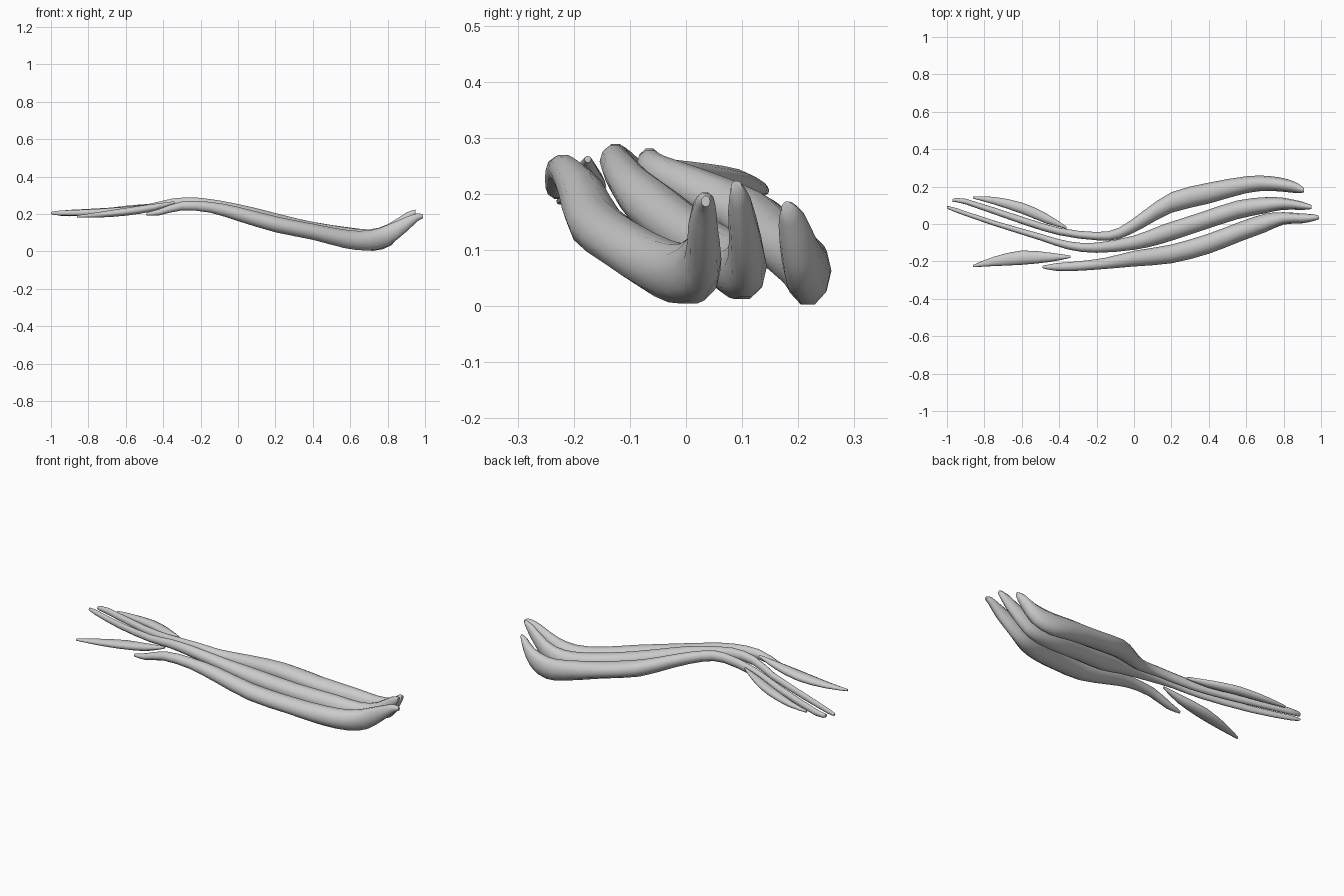
import bpy
import bmesh
from math import sin, cos, tau, radians
from mathutils import Vector

SIDES = 10          # sides of each cross-section
STEPS = 2           # rings made between neighbouring stations

default_cube = bpy.data.objects.get("Cube")
if default_cube:
    bpy.data.objects.remove(default_cube, do_unlink=True)

# One plain grey for every strand
grey = bpy.data.materials.new("plain grey")
grey.use_nodes = True
colour = (.6, .6, .6, 1)
grey.diffuse_color = colour
grey.node_tree.nodes["Principled BSDF"].inputs["Base Color"].default_value = colour


def smooth_between(before, start, end, after, t):
    """Catmull-Rom blend of four neighbouring stations."""
    return (start * 2 + (end - before) * t
            + (before * 2 - start * 5 + end * 4 - after) * t ** 2
            + (start * 3 - before - end * 3 + after) * t ** 3) / 2


def refine(stations):
    """Insert rounded in-between stations along the strand."""
    points = [Vector(station) for station in stations]
    last = len(points) - 1
    result = []
    for i in range(last):
        before = points[max(i - 1, 0)]
        after = points[min(i + 2, last)]
        for step in range(STEPS):
            result.append(smooth_between(before, points[i], points[i + 1],
                                         after, step / STEPS))
    result.append(points[last])
    return result


def make_strand(name, stations):
    """Loft oval sections; each station is x, y, z, half width, half height."""
    bm = bmesh.new()
    rings = []
    for x, y, z, width, height in refine(stations):
        ring = []
        for k in range(SIDES):
            angle = tau * k / SIDES
            ring.append(bm.verts.new((x, y + width * cos(angle),
                                      z + height * sin(angle))))
        rings.append(ring)
    for ring, following in zip(rings, rings[1:]):
        for k in range(SIDES):
            n = (k + 1) % SIDES
            bm.faces.new((ring[k], ring[n], following[n], following[k]))
    bm.faces.new(rings[0])
    bm.faces.new(rings[-1])
    bmesh.ops.recalc_face_normals(bm, faces=bm.faces)
    mesh = bpy.data.meshes.new(name)
    bm.to_mesh(mesh)
    bm.free()
    mesh.materials.append(grey)
    strand = bpy.data.objects.new(name, mesh)
    bpy.context.collection.objects.link(strand)
    bpy.ops.object.select_all(action="DESELECT")
    strand.select_set(True)
    bpy.context.view_layer.objects.active = strand
    bpy.ops.object.shade_smooth_by_angle(angle=radians(60))
    return strand


# Front strand, shorter, with an upturned tip
make_strand("front_strand", [
    (-.49, -.23, .2, .006, .008),
    (-.42, -.23, .21, .02, .018),
    (-.3, -.225, .243, .025, .025),
    (-.15, -.21, .236, .03, .03),
    (0, -.185, .2, .042, .04),
    (.2, -.16, .145, .05, .045),
    (.4, -.105, .105, .054, .045),
    (.57, -.04, .067, .053, .052),
    (.7, .005, .058, .05, .056),
    (.8, .03, .085, .033, .06),
    (.9, .03, .145, .026, .042),
    (.96, .034, .182, .018, .022),
    (.99, .035, .187, .008, .01),
])

# Middle strand, running the full length
make_strand("middle_strand", [
    (-1, .09, .205, .006, .006),
    (-.95, .073, .205, .012, .014),
    (-.75, .005, .21, .014, .018),
    (-.5, -.07, .23, .018, .02),
    (-.35, -.115, .26, .022, .024),
    (-.2, -.127, .258, .027, .03),
    (0, -.1, .22, .038, .035),
    (.15, -.055, .175, .05, .045),
    (.35, .01, .125, .05, .045),
    (.55, .075, .08, .05, .055),
    (.7, .1, .065, .043, .055),
    (.8, .108, .09, .032, .058),
    (.9, .097, .17, .022, .04),
    (.95, .09, .212, .01, .012),
])

# Back strand, bowing outward
make_strand("back_strand", [
    (-.97, .125, .205, .008, .01),
    (-.9, .12, .205, .015, .018),
    (-.6, .02, .22, .02, .02),
    (-.4, -.04, .24, .02, .025),
    (-.2, -.065, .255, .022, .027),
    (-.08, -.05, .24, .03, .03),
    (.05, .025, .207, .045, .036),
    (.2, .115, .16, .055, .045),
    (.4, .165, .115, .056, .045),
    (.6, .21, .075, .045, .055),
    (.72, .217, .06, .04, .06),
    (.82, .205, .085, .035, .055),
    (.88, .19, .145, .025, .035),
    (.91, .18, .175, .01, .012),
])

# Two short slivers at the tail
make_strand("back_sliver", [
    (-.86, .142, .205, .006, .006),
    (-.75, .125, .21, .02, .015),
    (-.6, .085, .225, .03, .02),
    (-.47, .03, .238, .027, .017),
    (-.36, -.02, .255, .006, .006),
])
make_strand("front_sliver", [
    (-.86, -.225, .187, .006, .006),
    (-.75, -.2, .195, .025, .015),
    (-.6, -.18, .212, .038, .022),
    (-.45, -.178, .235, .025, .02),
    (-.34, -.175, .262, .006, .006),
])
